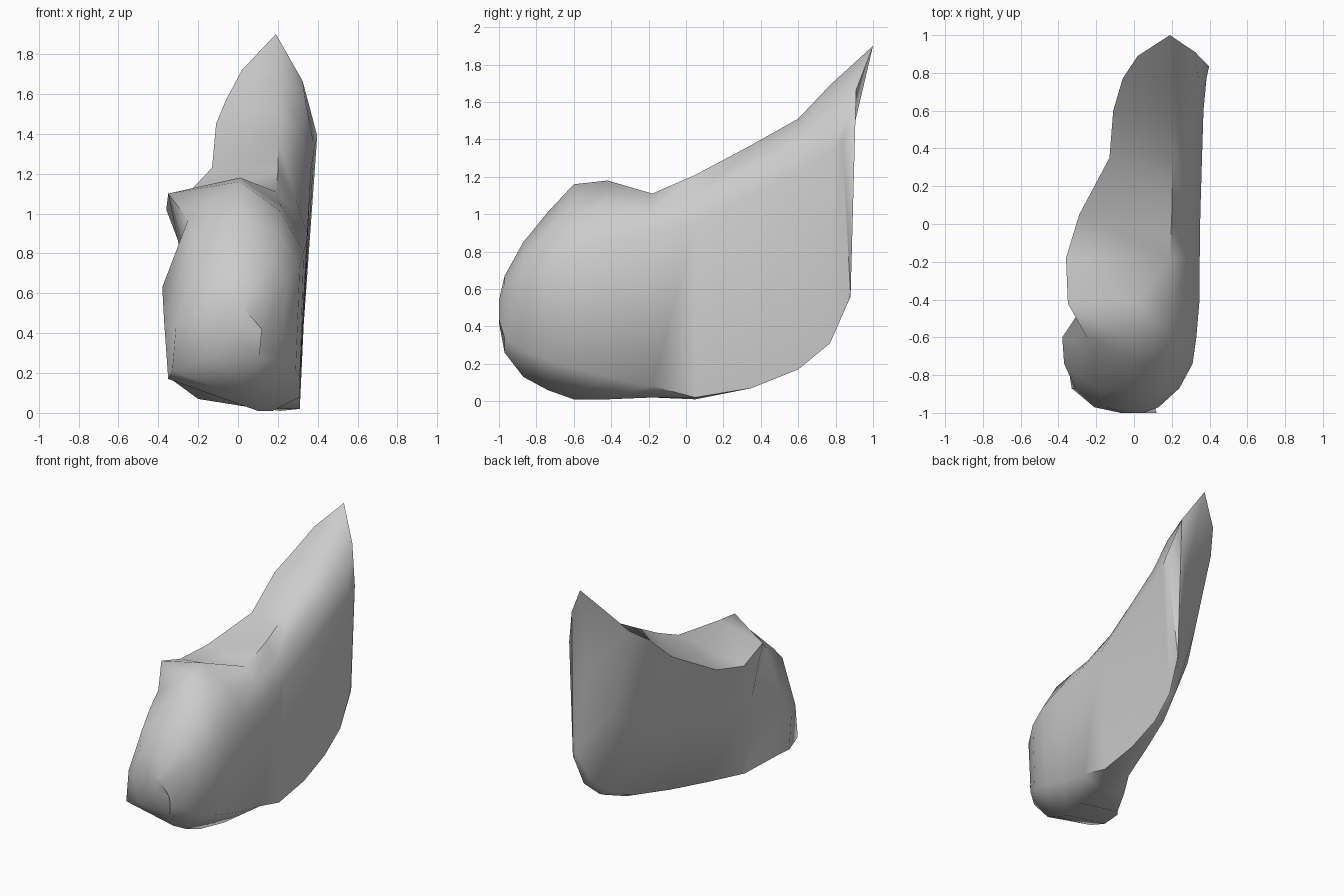
import bpy, bmesh

# Cross-sections from front to back:
# y, right x, bottom z, right-top z, ridge x/z, left-top x/z, left-mid x/z, left-bottom x/z
SECTIONS = [
    (-1.00, 0.05, 0.42, 0.50, 0.00, 0.54, -0.05, 0.53, -0.07, 0.48, -0.03, 0.42),
    (-0.97, 0.13, 0.26, 0.56, 0.02, 0.67, -0.15, 0.65, -0.21, 0.46, -0.14, 0.28),
    (-0.87, 0.24, 0.13, 0.66, 0.02, 0.85, -0.20, 0.78, -0.31, 0.45, -0.33, 0.21),
    (-0.74, 0.31, 0.06, 0.73, 0.02, 1.01, -0.22, 0.90, -0.37, 0.45, -0.35, 0.17),
    (-0.60, 0.33, 0.01, 0.81, 0.01, 1.16, -0.25, 0.97, -0.38, 0.63, -0.35, 0.18),
    (-0.42, 0.33, 0.01, 0.86, 0.01, 1.18, -0.35, 1.10, -0.26, 0.66, -0.20, 0.07),
    (-0.18, 0.33, 0.02, 0.90, 0.19, 1.11, -0.36, 1.02, -0.20, 0.60, -0.06, 0.06),
    (0.05, 0.33, 0.01, 0.95, 0.20, 1.21, -0.29, 1.06, -0.14, 0.60, 0.09, 0.05),
    (0.35, 0.33, 0.07, 1.10, 0.20, 1.37, -0.13, 1.23, -0.06, 0.65, 0.18, 0.10),
    (0.60, 0.33, 0.17, 1.23, 0.20, 1.51, -0.11, 1.45, 0.01, 0.75, 0.23, 0.20),
    (0.77, 0.34, 0.31, 1.33, 0.20, 1.69, -0.06, 1.57, 0.09, 0.90, 0.26, 0.35),
    (0.86, 0.35, 0.56, 1.39, 0.19, 1.90, 0.02, 1.72, 0.24, 1.22, 0.32, 0.58),
]
# How far the right bottom edge rises and the right shoulder bulges, per section
RAISE = [0.02, 0.08, 0.14, 0.16, 0.17, 0.12, 0.06, 0.01, 0, 0, 0, 0]
BULGE = [0, 0.02, 0.03, 0.04, 0.04, 0.035, 0.01, 0.01, 0.025, 0.04, 0.05, 0.03]

bm = bmesh.new()
rings = []
for i, (y, xr, zb, zt, tx, tz, ax, az, mx, mz, bx, bz) in enumerate(SECTIONS):
    # the flat right wall leans outward towards the top
    xt = xr + (0.06 * (zt - 0.6) if y > -0.5 else 0)
    zr = zb + RAISE[i]
    shoulder = ((xt + tx) / 2 + BULGE[i], (zt + tz) / 2 + 0.7 * BULGE[i])
    keel = ((xr + bx) / 2 + (0.11 if y < -0.3 else 0), zb)
    pts = [(xr - 0.02, zr), (xt, zt), shoulder, (tx, tz),
           (ax, az), (mx, mz), (bx, bz), keel]
    ys = [y] * 8
    if i == len(SECTIONS) - 1:
        # the tail tip leans backward over a slightly hollow rear edge
        ys = [0.88, 0.835, 0.91, 1.0, 0.89, 0.84, 0.87, 0.88]
    rings.append([bm.verts.new((x, yy, z)) for (x, z), yy in zip(pts, ys)])

# Skin between neighbouring sections and cap both ends
for a, b in zip(rings, rings[1:]):
    for k in range(8):
        n = (k + 1) % 8
        bm.faces.new((a[k], a[n], b[n], b[k]))
caps = [bm.faces.new(rings[0]), bm.faces.new(rings[-1])]
bmesh.ops.triangulate(bm, faces=caps)
bmesh.ops.recalc_face_normals(bm, faces=bm.faces)

mesh = bpy.data.meshes.new("boulder")
bm.to_mesh(mesh)
bm.free()
boulder = bpy.data.objects.new("boulder", mesh)
bpy.context.collection.objects.link(boulder)

stone = bpy.data.materials.new("stone grey")
stone.diffuse_color = (0.6, 0.6, 0.6, 1)
mesh.materials.append(stone)

bpy.context.view_layer.objects.active = boulder
boulder.select_set(True)
bpy.ops.object.shade_smooth_by_angle(angle=1.05)
